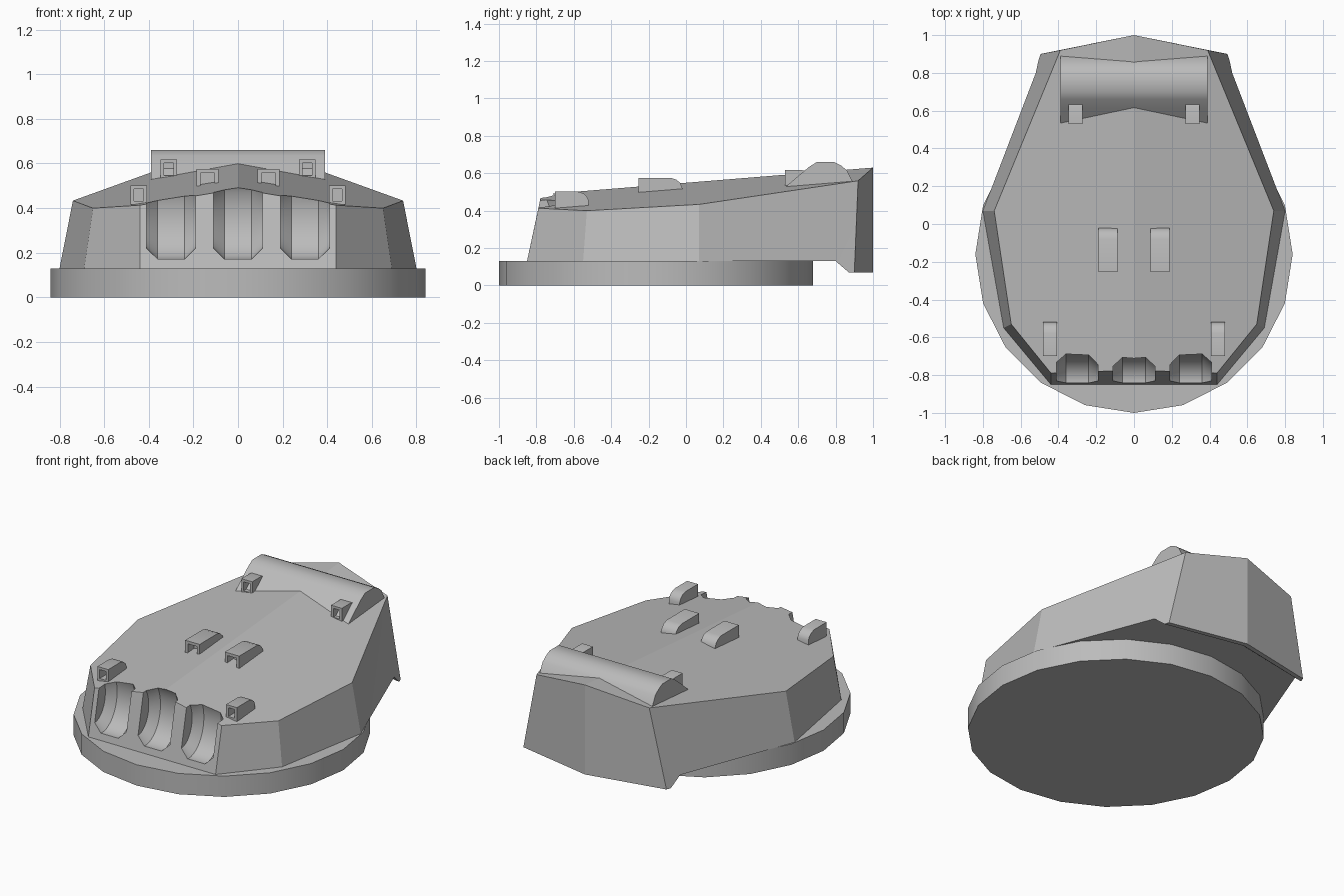
import bpy, bmesh, math

if "Cube" in bpy.data.objects:
    bpy.data.objects.remove(bpy.data.objects["Cube"])

grey = bpy.data.materials.new("armour_grey")
grey.diffuse_color = (0.5, 0.5, 0.5, 1)
grey.use_nodes = True
grey.node_tree.nodes["Principled BSDF"].inputs["Base Color"].default_value = grey.diffuse_color


def make(name, verts, faces, angle):
    me = bpy.data.meshes.new(name)
    me.from_pydata(verts, [], faces)
    bm = bmesh.new()
    bm.from_mesh(me)
    bmesh.ops.remove_doubles(bm, verts=bm.verts, dist=1e-5)
    bmesh.ops.recalc_face_normals(bm, faces=bm.faces)
    bm.to_mesh(me)
    bm.free()
    ob = bpy.data.objects.new(name, me)
    bpy.context.collection.objects.link(ob)
    me.materials.append(grey)
    smooth(ob, angle)
    return ob


def smooth(ob, angle):
    bpy.ops.object.select_all(action='DESELECT')
    ob.select_set(True)
    bpy.context.view_layer.objects.active = ob
    bpy.ops.object.shade_smooth_by_angle(angle=math.radians(angle))


def prism(name, profile, x0, x1, angle=30):
    """Extrude a (y, z) profile along x."""
    n = len(profile)
    verts = [(x, y, z) for x in (x0, x1) for y, z in profile]
    faces = [tuple(range(n)), tuple(range(n, 2 * n))]
    faces += [(i, (i + 1) % n, n + (i + 1) % n, n + i) for i in range(n)]
    return make(name, verts, faces, angle)


def roof(x, y):
    return 0.549 + 0.081 * y - 0.164 * abs(x)


# Base ring
N = 20
ring = [(0.84 * math.sin(2 * math.pi * i / N), -0.16 - 0.84 * math.cos(2 * math.pi * i / N)) for i in range(N)]
make("base_ring", [(x, y, z) for z in (0, 0.13) for x, y in ring],
     [tuple(range(N)), tuple(range(N, 2 * N))] +
     [(i, (i + 1) % N, N + (i + 1) % N, N + i) for i in range(N)], 30)

# Turret housing: right half, then mirrored
top = [(x, y, roof(x, y)) for x, y in
       [(0, -0.774), (0.44, -0.789), (0.65, -0.53), (0.74, 0.07), (0.39, 0.92), (0, 1)]]
low = [(0, -0.85, 0.13), (0.44, -0.85, 0.13), (0.69, -0.55, 0.13), (0.80, 0.07, 0.13),
       (0.52, 0.80, 0.13), (0.505, 0.87, 0.07), (0.495, 0.90, 0.07),
       (0, 0.90, 0.13), (0, 0.97, 0.07), (0, 1, 0.07)]
half = top + low
half_faces = [(0, 1, 2, 3, 4, 5),
              (6, 7, 1, 0), (7, 8, 2, 1), (8, 9, 3, 2), (9, 10, 4, 3),
              (10, 11, 12, 4), (12, 15, 5, 4),
              (6, 7, 8, 9, 10, 13), (10, 11, 14, 13), (11, 12, 15, 14)]
k = len(half)
housing = make("turret_housing", half + [(-x, y, z) for x, y, z in half],
               half_faces + [tuple(i + k for i in reversed(f)) for f in half_faces], 13)

# Gun ports: chamfered drums cut out of the front
M = 44
section = [(-0.11, 0.05), (-0.06, 0), (0.06, 0), (0.11, 0.05)]
for cx in (-0.3, 0, 0.3):
    verts = [(cx + dx, -0.83 + (0.15 - d * 0.9) * math.cos(2 * math.pi * i / M),
              0.37 + (0.20 - d) * math.sin(2 * math.pi * i / M))
             for dx, d in section for i in range(M)]
    faces = [tuple(range(M)), tuple(range(3 * M, 4 * M))]
    faces += [(r * M + i, r * M + (i + 1) % M, (r + 1) * M + (i + 1) % M, (r + 1) * M + i)
              for r in range(3) for i in range(M)]
    cutter = make("port_cutter", verts, faces, 13)
    cutter.hide_render = True
    mod = housing.modifiers.new("port", 'BOOLEAN')
    mod.operation = 'DIFFERENCE'
    mod.solver = 'EXACT'
    mod.object = cutter
    bpy.context.view_layer.objects.active = housing
    bpy.ops.object.modifier_apply(modifier=mod.name)
    bpy.data.objects.remove(cutter)
smooth(housing, 13)

# Rangefinder casing across the rear roof
prism("rangefinder_casing",
      [(0.53, 0.525), (0.615, 0.598), (0.66, 0.635), (0.70, 0.66), (0.79, 0.66),
       (0.83, 0.64), (0.86, 0.615), (0.89, 0.555)], -0.39, 0.39, 35)


# Sighting hoods with hollow fronts and rounded backs
def hood(name, cx, width, y0, y1, z0, z1, wall):
    h = z1 - z0
    ob = prism(name, [(y0, z0), (y0, z1), (y1 - 0.06, z1), (y1 - 0.03, z1 - 0.1 * h),
                      (y1 - 0.01, z1 - 0.3 * h), (y1, z1 - 0.55 * h), (y1, z0)],
               cx - width / 2, cx + width / 2, 30)
    bm = bmesh.new()
    bm.from_mesh(ob.data)
    front = [f for f in bm.faces if f.normal.y < -0.9]
    bmesh.ops.inset_region(bm, faces=front, thickness=wall, use_even_offset=True)
    hole = bmesh.ops.extrude_face_region(bm, geom=front)
    moved = [v for v in hole["geom"] if isinstance(v, bmesh.types.BMVert)]
    bmesh.ops.translate(bm, verts=moved, vec=(0, 0.06, 0))
    bmesh.ops.delete(bm, geom=[f for f in front if f.is_valid], context='FACES_ONLY')
    bmesh.ops.recalc_face_normals(bm, faces=bm.faces)
    bm.to_mesh(ob.data)
    bm.free()
    smooth(ob, 30)


for side, s in (("left", -1), ("right", 1)):
    hood("front_hood_" + side, s * 0.445, 0.075, -0.70, -0.52, 0.415, 0.502, 0.016)
    hood("middle_hood_" + side, s * 0.137, 0.10, -0.255, -0.02, 0.478, 0.575, 0.018)
    hood("rear_hood_" + side, s * 0.31, 0.075, 0.53, 0.68, 0.53, 0.617, 0.016)
